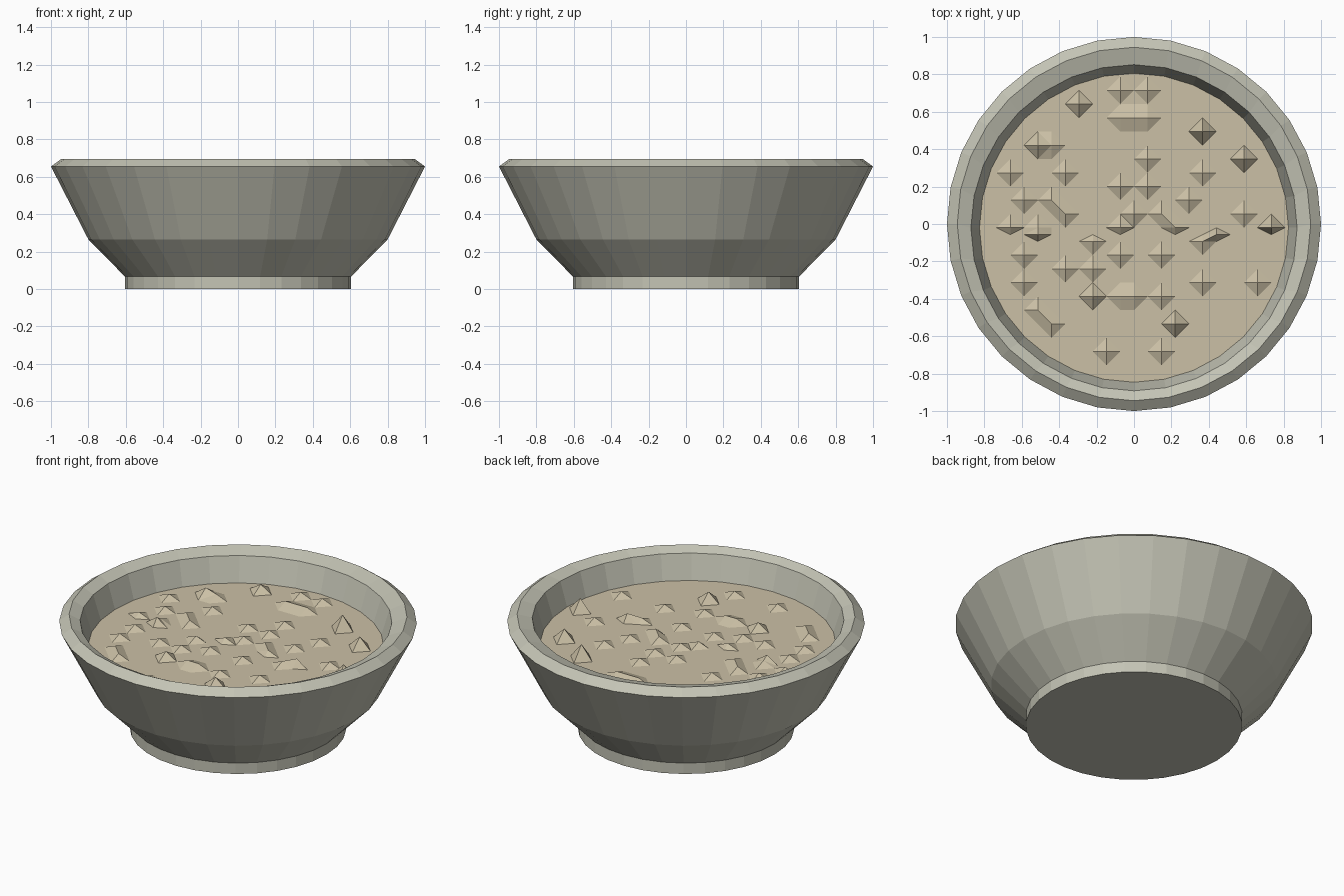
import bpy, bmesh, math
from mathutils import Vector

if "Cube" in bpy.data.objects:
    bpy.data.objects.remove(bpy.data.objects["Cube"])

SIDES = 32
SHIFT = -0.02      # the hollow sits slightly towards the front
STEP = 0.0735      # cell size of the filling's surface
LEVEL = 0.52       # height of the filling


def make_object(name, bm, color):
    mesh = bpy.data.meshes.new(name)
    bm.to_mesh(mesh)
    bm.free()
    mat = bpy.data.materials.new(name + "_color")
    mat.diffuse_color = color
    mat.use_nodes = True
    mat.node_tree.nodes["Principled BSDF"].inputs["Base Color"].default_value = mat.diffuse_color
    mesh.materials.append(mat)
    obj = bpy.data.objects.new(name, mesh)
    bpy.context.collection.objects.link(obj)
    return obj


# Bowl: lathed profile (radius, height, y offset), foot to rim to inner wall
profile = [(0.605, 0, 0), (0.605, 0.067, 0), (0.80, 0.265, 0), (1.0, 0.655, 0),
           (0.945, 0.695, 0), (0.872, 0.668, SHIFT), (0.826, LEVEL, SHIFT),
           (0.78, 0.40, SHIFT)]
bm = bmesh.new()
rings = []
for r, z, dy in profile:
    rings.append([bm.verts.new((r * math.cos(2 * math.pi * k / SIDES),
                                r * math.sin(2 * math.pi * k / SIDES) + dy, z))
                  for k in range(SIDES)])
for a, b in zip(rings, rings[1:]):
    for k in range(SIDES):
        n = (k + 1) % SIDES
        bm.faces.new((a[k], a[n], b[n], b[k]))
bm.faces.new(rings[0][::-1])
bm.faces.new(rings[-1])
make_object("bowl", bm, (0.55, 0.55, 0.46, 1))

# Filling: flat grid with raised points, one list of columns per row
low = {10: [-1, 1], 9: [-4], 8: [-1, 0, 1], 6: [-7, -6], 5: [1],
       4: [-9, -5, 5], 3: [-1, 1], 2: [-8, -6, 4], 1: [-5, 0, 2, 8],
       0: [-9, -7, -1, 3], -1: [-3, 5], -2: [-8, -1, 2], -3: [-5, -3],
       -4: [-8, 5, 9], -5: [-3, -1, 0, 2], -6: [-7], -7: [-6],
       -9: [-2, 2]}
tall = {(5, 7): 0.09, (8, 5): 0.07, (10, 0): 0.08, (3, -7): 0.06, (-7, 6): 0.05,
        (-7, -0.5): 0.05, (6, -0.5): 0.05, (-3, -5): 0.045, (-4, 9): 0.045}
heights = {(i, j): 0.028 for j, row in low.items() for i in row}
heights.update(tall)

bm = bmesh.new()
cols = range(-12, 13)
rows = sorted(list(range(-12, 13)) + [-0.5])
grid = [[bm.verts.new((i * STEP, j * STEP + SHIFT, LEVEL + heights.get((i, j), 0)))
         for i in cols] for j in rows]
for a, b in zip(grid, grid[1:]):
    for k in range(len(cols) - 1):
        bm.faces.new((a[k], a[k + 1], b[k + 1], b[k]))

# Trim the filling to the bowl's inner polygon
apothem = 0.826 * math.cos(math.pi / SIDES)
for k in range(SIDES):
    t = 2 * math.pi * (k + 0.5) / SIDES
    n = Vector((math.cos(t), math.sin(t), 0))
    bmesh.ops.bisect_plane(bm, geom=bm.verts[:] + bm.edges[:] + bm.faces[:],
                           plane_co=n * apothem + Vector((0, SHIFT, 0)),
                           plane_no=n, clear_outer=True)
bmesh.ops.triangulate(bm, faces=bm.faces[:])
make_object("sand_filling", bm, (0.60, 0.53, 0.38, 1))
